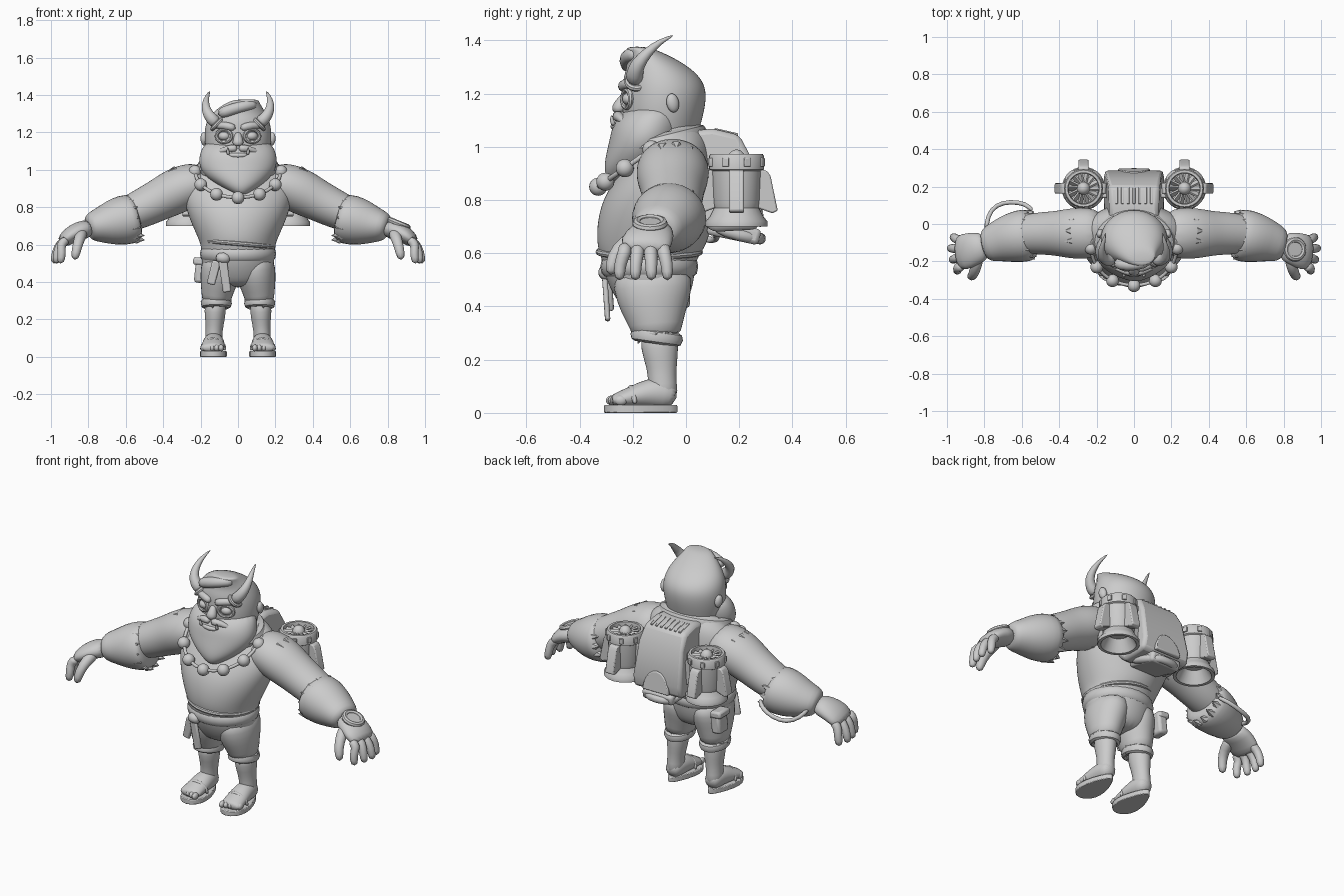
import bpy, bmesh, math
from math import sin, cos, pi, radians
from mathutils import Vector, Matrix, Euler

cube = bpy.data.objects.get("Cube")
if cube:
    bpy.data.objects.remove(cube, do_unlink=True)

grey = bpy.data.materials.new("plain grey")
grey.use_nodes = True
COLOUR = (0.6, 0.6, 0.6, 1)
grey.diffuse_color = COLOUR
grey.node_tree.nodes["Principled BSDF"].inputs["Base Color"].default_value = COLOUR
X, Y, Z = Vector((1, 0, 0)), Vector((0, 1, 0)), Vector((0, 0, 1))
SIDES = (("left", 1), ("right", -1))


def finish(name, bm, subsurf=0, bevel=0, sharp=40):
    bmesh.ops.recalc_face_normals(bm, faces=bm.faces[:])
    mesh = bpy.data.meshes.new(name)
    bm.to_mesh(mesh)
    bm.free()
    mesh.materials.append(grey)
    mesh.shade_smooth()
    if not subsurf:
        mesh.set_sharp_from_angle(angle=radians(sharp))
    ob = bpy.data.objects.new(name, mesh)
    bpy.context.collection.objects.link(ob)
    if bevel:
        mod = ob.modifiers.new("bevel", "BEVEL")
        mod.width, mod.segments = bevel, 2
    if subsurf:
        mod = ob.modifiers.new("smooth", "SUBSURF")
        mod.levels = mod.render_levels = subsurf
    return ob


def limb(name, rings, s=1, ref=Y, n=16, subsurf=1, axis=None):
    """Loft of ellipses: each ring is x, y, z, radius across ref, radius along ref."""
    bm = bmesh.new()
    pts = [Vector((s * r[0], r[1], r[2])) for r in rings]
    loops = []
    for i, r in enumerate(rings):
        t = axis or (pts[min(i + 1, len(pts) - 1)] - pts[max(i - 1, 0)]).normalized()
        u = (ref - t * ref.dot(t)).normalized()
        v = t.cross(u)
        ru = r[4] if len(r) > 4 else r[3]
        loops.append([bm.verts.new(pts[i] + v * r[3] * cos(k * 2 * pi / n) + u * ru * sin(k * 2 * pi / n))
                      for k in range(n)])
    for a, b in zip(loops, loops[1:]):
        for k in range(n):
            bm.faces.new((a[k], a[(k + 1) % n], b[(k + 1) % n], b[k]))
    bm.faces.new(loops[0])
    bm.faces.new(loops[-1])
    return finish(name, bm, subsurf)


def tube(name, points, r, s=1, ref=Z, tip=1):
    last = len(points) - 1
    return limb(name, [(*p, r * (1 + (tip - 1) * i / last)) for i, p in enumerate(points)], s, ref, 10)


def ball(name, loc, size, rot=(0, 0, 0)):
    bm = bmesh.new()
    m = Matrix.LocRotScale(Vector(loc), Euler(rot), Vector(size))
    bmesh.ops.create_uvsphere(bm, u_segments=20, v_segments=12, radius=1, matrix=m)
    return finish(name, bm, sharp=80)


def box(name, loc, size, rot=(0, 0, 0), bevel=0.008):
    bm = bmesh.new()
    bmesh.ops.create_cube(bm, size=1, matrix=Matrix.LocRotScale(Vector(loc), Euler(rot), Vector(size)))
    return finish(name, bm, bevel=bevel)


def lathe(name, profile, loc, rot=(0, 0, 0), scale=(1, 1, 1), closed=False, n=28):
    bm = bmesh.new()
    vs = [bm.verts.new((r, 0, z)) for r, z in profile]
    es = [bm.edges.new(p) for p in zip(vs, vs[1:] + vs[:1] if closed else vs[1:])]
    bmesh.ops.spin(bm, geom=vs + es, axis=Z, cent=(0, 0, 0), angle=2 * pi, steps=n)
    bmesh.ops.remove_doubles(bm, verts=bm.verts[:], dist=0.0005)
    bm.transform(Matrix.LocRotScale(Vector(loc), Euler(rot), Vector(scale)))
    return finish(name, bm)


def ring(name, loc, major, minor, rot=(0, 0, 0), scale=(1, 1, 1)):
    section = [(major + minor * cos(k * pi / 4), minor * sin(k * pi / 4)) for k in range(8)]
    return lathe(name, section, loc, rot, scale, True)


def prism(name, outline, axis, depth, matrix, bevel=0.006):
    """Outline given in two axes, extruded evenly both ways along the third."""
    bm = bmesh.new()
    put = {"x": lambda a, b: (-depth, a, b), "z": lambda a, b: (a, b, -depth)}[axis]
    f = bm.faces.new([bm.verts.new(put(a, b)) for a, b in outline])
    ex = bmesh.ops.extrude_face_region(bm, geom=[f])["geom"]
    way = X if axis == "x" else Z
    bmesh.ops.translate(bm, verts=[g for g in ex if isinstance(g, bmesh.types.BMVert)], vec=way * 2 * depth)
    bm.transform(matrix)
    return finish(name, bm, bevel=bevel)


def spikes(name, centre, axis, radius, count, length, s=1):
    """Ragged fringe of cones around an axis."""
    t = Vector(axis).normalized()
    u = (Y - t * Y.dot(t)).normalized()
    v = t.cross(u)
    bm = bmesh.new()
    for k in range(count):
        a = 2 * pi * k / count
        d = u * cos(a) + v * sin(a)
        aim = (d * 0.35 + t).normalized()
        m = Matrix.Translation(Vector(centre) + d * radius) @ Z.rotation_difference(aim).to_matrix().to_4x4()
        bmesh.ops.create_cone(bm, segments=6, radius1=0.025, radius2=0.002,
                              depth=length * (1 + 0.3 * (k % 3)), matrix=m)
    bm.transform(Matrix.Diagonal((s, 1, 1, 1)))
    return finish(name, bm)


def garland(a):
    """Point on the slanted necklace loop."""
    return (.23 * sin(a), -.13 - .2 * cos(a), .99 - .14 * cos(a))


# Torso, sash and collar
limb("torso", [(0, -.125, .37, .11, .09), (0, -.125, .42, .17, .135), (0, -.135, .5, .198, .168),
               (0, -.14, .58, .197, .178), (0, -.13, .62, .208, .205), (0, -.12, .7, .245, .218),
               (0, -.1, .79, .28, .22), (0, -.08, .87, .298, .195), (0, -.055, .95, .29, .16),
               (0, -.035, 1.02, .24, .13), (0, -.03, 1.065, .17, .1), (0, -.03, 1.09, .12, .08)],
     n=24, subsurf=2, axis=Z)
ring("waist_sash", (0, -.138, .55), .178, .02, scale=(1.03, .93, 1.9))
ring("tunic_hem", (0, -.138, .605), .19, .012, (0, radians(5), 0))
ring("collar", (0, -.09, 1.015), .185, .036, (radians(14), 0, 0), (1, .8, 1))
limb("sash_knot", [(-.12, -.29, .53, .02), (-.08, -.305, .53, .035), (-.04, -.295, .52, .02)], ref=Z)
box("sash_tail_long", (-.07, -.3, .43), (.045, .02, .17), (radians(4), radians(-8), 0))
box("sash_tail_short", (-.13, -.285, .45), (.045, .02, .13), (radians(4), radians(14), 0))
box("hip_pouch", (-.2, -.03, .46), (.06, .09, .13), (0, radians(6), 0), .015)
box("pouch_flap", (-.205, -.03, .51), (.07, .1, .04), (0, radians(6), 0), .012)

# Necklace
tube("necklace_cord", [garland(radians(15 * k)) for k in range(-7, 8)], .01)
for k in range(-3, 4):
    ball("necklace_bead", garland(radians(30 * k)), (.034,) * 3)

# Head with swept hair, and beard
limb("head", [(0, -.08, .98, .13, .11), (0, -.09, 1.06, .165, .14), (0, -.085, 1.14, .18, .158),
              (0, -.08, 1.21, .182, .16), (0, -.09, 1.26, .17, .148), (.005, -.105, 1.3, .148, .118),
              (.015, -.135, 1.335, .115, .09), (.03, -.165, 1.362, .085, .06), (.05, -.185, 1.377, .06, .035)],
     n=20, subsurf=2, axis=Z)
tube("hair_lock", [(-.11, -.205, 1.295), (-.03, -.225, 1.325), (.05, -.215, 1.345), (.1, -.18, 1.35)], .035, tip=.75)
limb("nape_hair", [(0, .0, 1.24, .12, .06), (0, .015, 1.15, .12, .05), (0, .005, 1.08, .09, .045),
                   (0, .01, 1.03, .04, .03)], axis=Z)
limb("beard", [(0, -.11, 1.165, .165, .09), (0, -.135, 1.1, .206, .14), (0, -.15, 1.03, .215, .138),
               (0, -.165, .97, .185, .138), (.01, -.185, .92, .125, .125), (.015, -.2, .885, .07, .1),
               (.02, -.205, .862, .03, .07)], n=20, subsurf=2, axis=Z)
limb("nose", [(0, -.22, 1.2, .018), (0, -.24, 1.17, .022), (0, -.255, 1.145, .034, .03), (0, -.25, 1.125, .02)])
tube("lower_lip", [(-.06, -.255, 1.08), (0, -.28, 1.075), (.06, -.255, 1.08)], .013)
for side, s in SIDES:
    ball(side + "_eye", (s * .072, -.21, 1.18), (.033, .03, .025))
    ring(side + "_eye_ring", (s * .075, -.222, 1.18), .042, .011, (pi / 2, 0, s * .35), (1, .8, 1))
    tube(side + "_brow", [(.01, -.24, 1.22), (.07, -.232, 1.24), (.14, -.18, 1.235)], .024, s, tip=.8)
    tube(side + "_moustache", [(0, -.262, 1.115), (.06, -.25, 1.115), (.12, -.225, 1.085)], .026, s, tip=.4)
    limb(side + "_tusk", [(.05, -.27, 1.08, .01), (.055, -.28, 1.1, .008), (.055, -.28, 1.12, .002)], s)
    ball(side + "_ear", (s * .182, -.05, 1.165), (.018, .024, .036), (.2, 0, s * .3))
    limb(side + "_horn", [(.11, -.19, 1.245, .036), (.145, -.195, 1.275, .033), (.17, -.18, 1.315, .027),
                          (.175, -.145, 1.355, .02), (.165, -.1, 1.395, .011), (.15, -.045, 1.42, .003)], s)
    ring(side + "_horn_base", (s * .112, -.185, 1.245), .035, .012, (0, s * .8, 0))

# Arms, cuffs and hands
for side, s in SIDES:
    limb(side + "_arm", [(.16, -.05, .93, .105, .125), (.26, -.05, .918, .123, .14), (.34, -.05, .882, .126, .138),
                         (.42, -.05, .84, .113, .12), (.52, -.05, .79, .106, .115), (.64, -.06, .74, .09, .1),
                         (.82, -.11, .69, .05, .07)], s, subsurf=2)
    spikes(side + "_shoulder_fringe", (.31, -.05, .895), (1, 0, -.45), .112, 13, .035, s)
    limb(side + "_cuff", [(.535, -.055, .745, .1, .11), (.55, -.057, .74, .132, .142), (.61, -.065, .732, .138, .144),
                          (.68, -.08, .715, .122, .13), (.74, -.097, .703, .095, .108), (.79, -.115, .695, .076, .092),
                          (.805, -.118, .69, .05, .06)], s)
    spikes(side + "_cuff_fringe", (.55, -.06, .74), (-1, 0, .25), .12, 14, .035, s)
    limb(side + "_palm", [(.78, -.115, .69, .05, .07), (.85, -.13, .675, .052, .09), (.905, -.15, .645, .047, .1),
                          (.95, -.155, .605, .032, .09)], s)
    for k in range(4):
        y, reach = -.085 - .048 * k, (.985, 1, .99, .965)[k]
        tip_y = -.07 - .06 * k
        tube(side + "_finger", [(.91, y, .63), (.95, y, .605), (reach - .025, tip_y, .56), (reach - .015, tip_y, .495)],
             .029, s, Y, .75)
    tube(side + "_thumb", [(.83, -.16, .67), (.845, -.23, .64), (.86, -.275, .59), (.875, -.285, .515)],
         .036, s, X, .65)
ring("wrist_dial_rim", (.86, -.135, .712), .05, .016, (0, radians(22), 0))
lathe("wrist_dial", [(0, .012), (.045, .012), (.055, -.03), (0, -.03)], (.86, -.135, .708), (0, radians(22), 0))
tube("arm_hose", [(-.79, -.04, .69), (-.785, .04, .66), (-.74, .105, .645), (-.66, .12, .66), (-.58, .11, .69),
                  (-.54, .07, .72)], .013)

# Legs, shorts and sandals
for side, s in SIDES:
    limb(side + "_short_leg", [(.085, -.125, .55, .1, .15), (.094, -.125, .46, .11, .152), (.104, -.12, .39, .1, .128),
                               (.114, -.112, .33, .083, .102), (.116, -.11, .275, .076, .09)], s)
    ring(side + "_short_hem", (s * .116, -.11, .285), .066, .017, (radians(-8), 0, 0), (1, 1.2, 1.5))
    spikes(side + "_ragged_hem", (.116, -.11, .28), (0, 0, -1), .066, 11, .025, s)
    limb(side + "_shin", [(.12, -.1, .32, .057, .072), (.122, -.1, .24, .06, .073), (.125, -.09, .17, .048, .056),
                          (.13, -.09, .11, .045, .054), (.13, -.08, .04, .052, .057)], s)
    limb(side + "_foot", [(.13, -.035, .055, .035, .038), (.13, -.08, .075, .062, .052), (.13, -.14, .075, .056, .058),
                          (.133, -.2, .06, .042, .064), (.137, -.26, .048, .028, .064), (.137, -.28, .045, .02, .055)],
         s, X)
    for k in range(5):
        ball(side + "_toe", (s * (.09 + .024 * k), -.277 + .008 * k, .047), (.015, .024, .019))
    outline = [((.068 - .026 * cos(pi * k / 10)) * sin(pi * k / 10), .138 * cos(pi * k / 10)) for k in range(20)]
    prism(side + "_sandal", outline, "z", .015, Matrix.Translation((s * .132, -.17, .015)), .004)
    tube(side + "_sandal_strap", [(.068, -.19, .03), (.08, -.2, .085), (.135, -.21, .103), (.185, -.2, .08),
                                  (.198, -.19, .03)], .011, s, Y)

# Backpack
pack = [(.02, 1.06), (.1, 1.068), (.2, 1.045), (.245, .96), (.285, .76), (.27, .69), (.1, .68), (.02, .75)]
body = prism("pack_body", pack, "x", .16, Matrix(), .02)
for v in body.data.vertices:
    v.co.x *= 1 - max(0, v.co.z - .9) * 1.1
for k in range(7):
    box("pack_vent", ((k - 3) * .031, .15, 1.05), (.014, .09, .022), (radians(-13), 0, 0), .003)
arch = [(.085 * cos(k * pi / 10), .12 * sin(k * pi / 10)) for k in range(11)]
prism("pack_arch", arch, "z", .012, Matrix.Translation((0, .285, .7)) @ Matrix.Rotation(radians(98), 4, "X"))
box("pack_base", (0, .18, .68), (.2, .2, .06), (radians(-12), 0, 0), .015)
tube("pack_handle", [(-.1, .1, .7), (-.1, .2, .665), (-.08, .27, .655), (0, .285, .655), (.08, .27, .655),
                     (.1, .2, .665), (.1, .1, .7)], .023)

# Thrusters with turbine, studs and fins
SHELL = [(0, .77), (.06, .77), (.098, .7), (.116, .7), (.116, .72), (.1, .74), (.085, .77), (.09, .79), (.095, .91),
         (.104, .915), (.104, .965), (.098, .973), (.084, .973), (.08, .93), (0, .93)]
FIN = [(.07, .92), (.115, .91), (.128, .89), (.155, .76), (.135, .75), (.08, .77)]
for side, s in SIDES:
    at = Matrix.Translation((s * .27, .19, 0))
    lathe(side + "_thruster", SHELL, (s * .27, .19, 0))
    ball(side + "_thruster_hub", (s * .27, .19, .95), (.035, .035, .04))
    box(side + "_thruster_strut", (s * .16, .17, .86), (.14, .06, .08))
    for k in range(14):
        a = 2 * pi * k / 14
        spot = at @ Vector((.058 * cos(a), .058 * sin(a), .945))
        box(side + "_turbine_blade", spot, (.055, .01, .03), (.6, 0, a), 0)
    for k in range(8):
        a = 2 * pi * (k + .5) / 8
        spot = at @ Vector((.102 * cos(a), .102 * sin(a), .942))
        box(side + "_thruster_stud", spot, (.018, .025, .032), (0, 0, a), .003)
    for k in range(4):
        prism(side + "_thruster_fin", FIN, "x", .028, at @ Matrix.Rotation(k * pi / 2, 4, "Z"))
